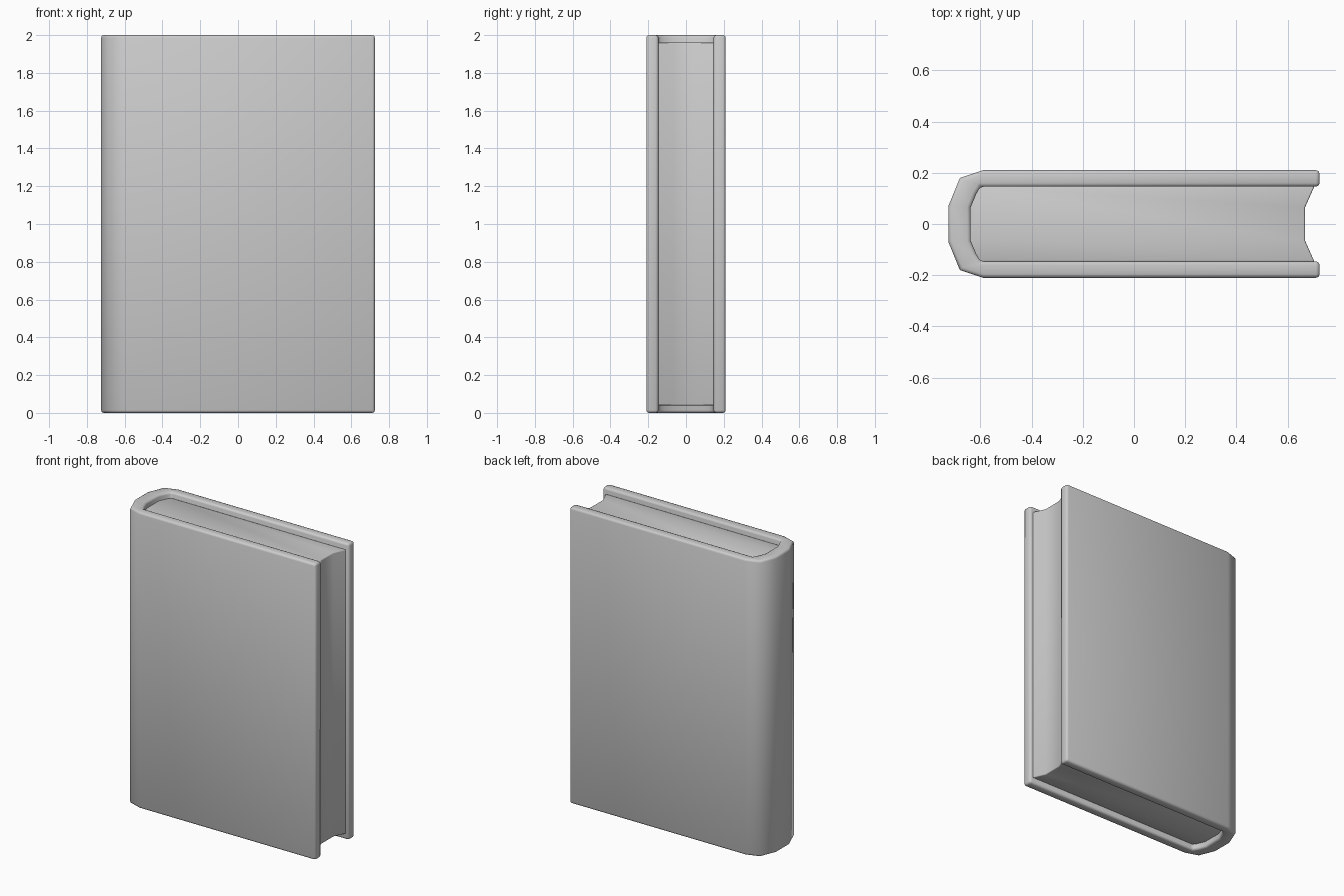
import bpy, bmesh, math

if "Cube" in bpy.data.objects:
    bpy.data.objects.remove(bpy.data.objects["Cube"])


def finish(bm, name, bevel):
    """Round the hard edges, then smooth shade."""
    bmesh.ops.recalc_face_normals(bm, faces=bm.faces)
    hard = [e for e in bm.edges if e.calc_face_angle(0) > math.radians(60)]
    bmesh.ops.bevel(bm, geom=hard, offset=bevel, segments=2, profile=0.5,
                    affect='EDGES', clamp_overlap=True)
    mesh = bpy.data.meshes.new(name)
    bm.to_mesh(mesh)
    bm.free()
    obj = bpy.data.objects.new(name, mesh)
    bpy.context.collection.objects.link(obj)
    bpy.ops.object.select_all(action='DESELECT')
    obj.select_set(True)
    bpy.context.view_layer.objects.active = obj
    bpy.ops.object.shade_smooth_by_angle(angle=math.radians(55))
    return obj


def extrude_up(bm, faces, height):
    new = bmesh.ops.extrude_face_region(bm, geom=faces)["geom"]
    verts = [g for g in new if isinstance(g, bmesh.types.BMVert)]
    bmesh.ops.translate(bm, vec=(0, 0, height), verts=verts)


def mirrored(half):
    return half + [(x, -y) for x, y in reversed(half)]


# Cover: U-shaped band with a faceted, rounded spine
outer = mirrored([(0.725, 0.21), (-0.59, 0.21), (-0.68, 0.18), (-0.725, 0.07)])
inner = mirrored([(0.725, 0.146), (-0.60, 0.146), (-0.617, 0.115), (-0.638, 0.065)])
bm = bmesh.new()
o = [bm.verts.new((x, y, 0)) for x, y in outer]
i = [bm.verts.new((x, y, 0)) for x, y in inner]
band = [bm.faces.new((o[k], o[k + 1], i[k + 1], i[k])) for k in range(len(o) - 1)]
extrude_up(bm, band, 2.0)
finish(bm, "cover", 0.014)

# Page block: recessed at top and bottom, hollowed along the open edge
outline = mirrored([(0.705, 0.148), (0.668, 0.065)])
outline += mirrored([(-0.61, -0.148), (-0.645, -0.065)])
bm = bmesh.new()
base = bm.faces.new([bm.verts.new((x, y, 0.04)) for x, y in outline])
extrude_up(bm, [base], 1.92)
finish(bm, "pages", 0.006)
